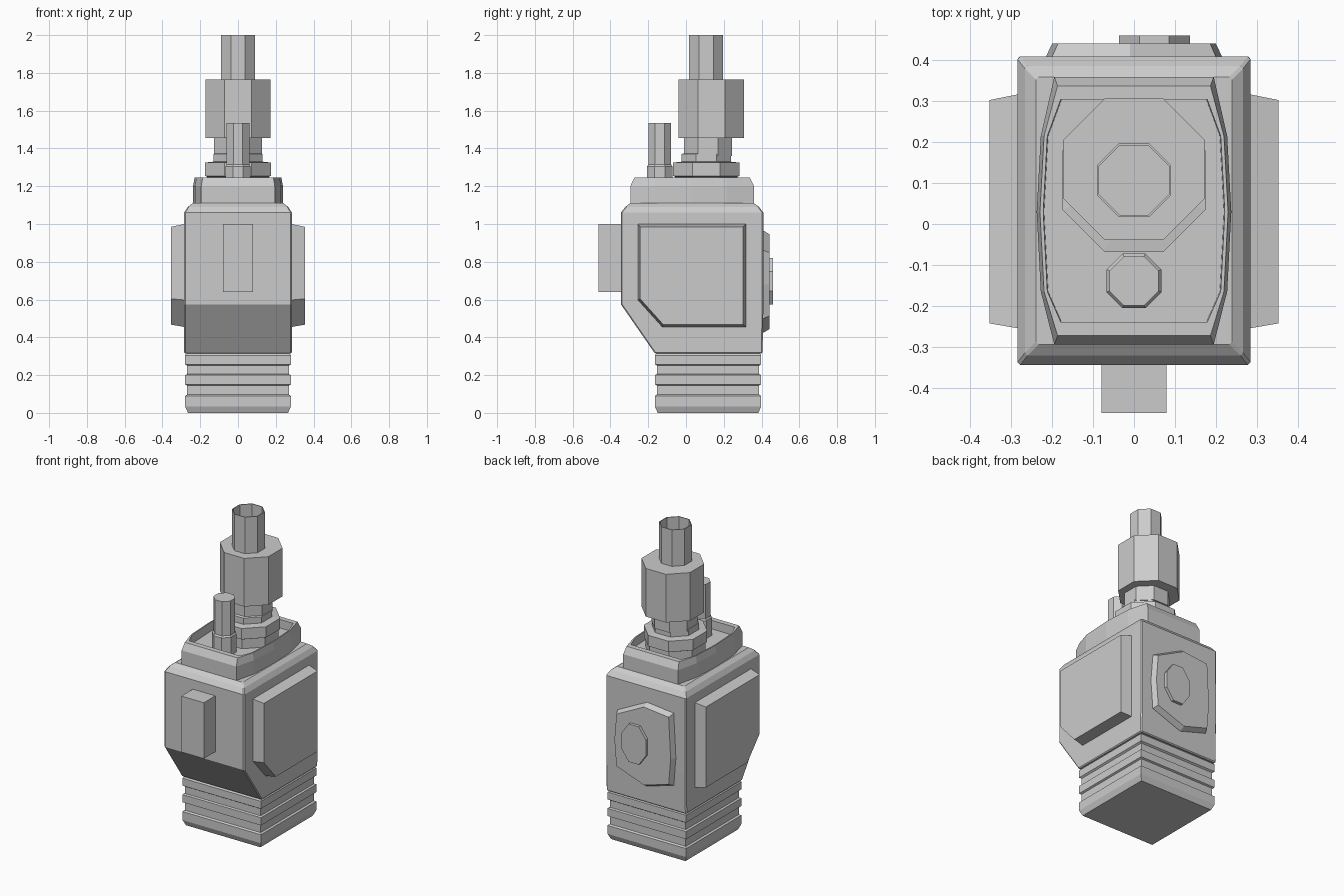
import bpy, bmesh, math

if "Cube" in bpy.data.objects:
    bpy.data.objects.remove(bpy.data.objects["Cube"])


def loft(name, rings):
    """Skin a list of equal-length point loops and cap both ends."""
    bm = bmesh.new()
    loops = [[bm.verts.new(p) for p in ring] for ring in rings]
    n = len(loops[0])
    for a, b in zip(loops, loops[1:]):
        for i in range(n):
            j = (i + 1) % n
            bm.faces.new((a[i], a[j], b[j], b[i]))
    bm.faces.new(loops[0][::-1])
    bm.faces.new(loops[-1])
    bmesh.ops.recalc_face_normals(bm, faces=bm.faces)
    mesh = bpy.data.meshes.new(name)
    bm.to_mesh(mesh)
    bm.free()
    obj = bpy.data.objects.new(name, mesh)
    bpy.context.collection.objects.link(obj)
    return obj


def rect(hx, y0, y1, z):
    return [(-hx, y0, z), (hx, y0, z), (hx, y1, z), (-hx, y1, z)]


def octagon(flat, cy, z):
    """Octagon with flats facing the axes; flat is half the flat-to-flat width."""
    r = flat / math.cos(math.pi / 8)
    return [(r * math.cos(a), cy + r * math.sin(a), z)
            for a in (math.pi / 8 + i * math.pi / 4 for i in range(8))]


def turned(name, cy, profile):
    return loft(name, [octagon(r, cy, z) for r, z in profile])


def bevel(obj, width):
    m = obj.modifiers.new("edge_bevel", "BEVEL")
    m.width = width
    m.segments = 1
    m.limit_method = 'ANGLE'
    m.angle_limit = math.radians(40)


# ribbed base: inset of the outline at each height
ribs = [(.015, 0), (0, .035), (0, .09), (.011, .097), (.011, .145), (0, .15),
        (0, .2), (.011, .205), (.011, .25), (0, .257), (0, .305), (.008, .315), (.008, .33)]
loft("ribbed_base", [rect(.28 - d, -.165 + d, .398 - d, z) for d, z in ribs])

# main housing with sloped lower front and chamfered top
body = loft("housing", [
    rect(.285, -.165, .405, .315),
    rect(.285, -.345, .41, .575),
    rect(.285, -.345, .41, 1.06),
    rect(.267, -.322, .387, 1.09),
    rect(.24, -.295, .36, 1.11)])
bevel(body, .006)


# bowed collar with recessed tray
def bowed(dx, dy, z):
    half = [(.195, -.295 + dy), (.228, -.165), (.238, .03), (.228, .215), (.195, .36 - dy)]
    right = [(x - dx, y, z) for x, y in half]
    return right + [(-x, y, z) for x, y, z in reversed(right)]


loft("collar", [bowed(0, 0, 1.08), bowed(0, 0, 1.2), bowed(.008, .022, 1.245),
                bowed(.016, .055, 1.245), bowed(.018, .055, 1.19)])

# main pipe: flange, neck, large nut, hollow tube
PY = .107
turned("pipe_flange", PY, [(.165, 1.18), (.165, 1.25), (.175, 1.255), (.175, 1.325),
                           (.13, 1.33), (.13, 1.37), (.117, 1.375), (.117, 1.46)])
turned("pipe_neck", PY + .01, [(.127, 1.36), (.127, 1.46)])
turned("pipe_nut", PY + .027, [(.173, 1.455), (.173, 1.765)])
turned("pipe_tube", PY, [(.09, 1.75), (.09, 2.0), (.085, 2.0), (.085, 1.78)])

# small tube at the front of the tray
turned("small_tube", -.139, [(.067, 1.18), (.067, 1.305), (.06, 1.315), (.06, 1.535)])

# front block
loft("front_block", [rect(.08, -.462, -.33, .64), rect(.08, -.462, -.33, 1.0)])

# side plates, inset on the outer face
outer = [(-.243, .985), (.303, .985), (.303, .467), (-.12, .467), (-.243, .604)]
inner = [(-.255, 1.0), (.317, 1.0), (.317, .455), (-.126, .455), (-.255, .598)]
for side, s in (("left", -1), ("right", 1)):
    loft(side + "_plate", [[(s * .275, y, z) for y, z in inner],
                           [(s * .284, y, z) for y, z in inner],
                           [(s * .354, y, z) for y, z in outer]])

# irregular back plate and its small hub
plate = [(.2, .86), (-.01, .965), (-.2, .945), (-.215, .66),
         (-.2, .48), (-.01, .425), (.2, .5), (.215, .68)]
loft("back_plate", [[(x * k, y, .69 + (z - .69) * k) for x, z in plate]
                    for y, k in ((.4, 1), (.41, 1), (.442, .93))])
loft("back_hub", [[(.05 + .087 * x / .1, y, .697 + .122 * z / .1)
                   for x, z, _ in octagon(.1, 0, 0)] for y in (.43, .461)])
